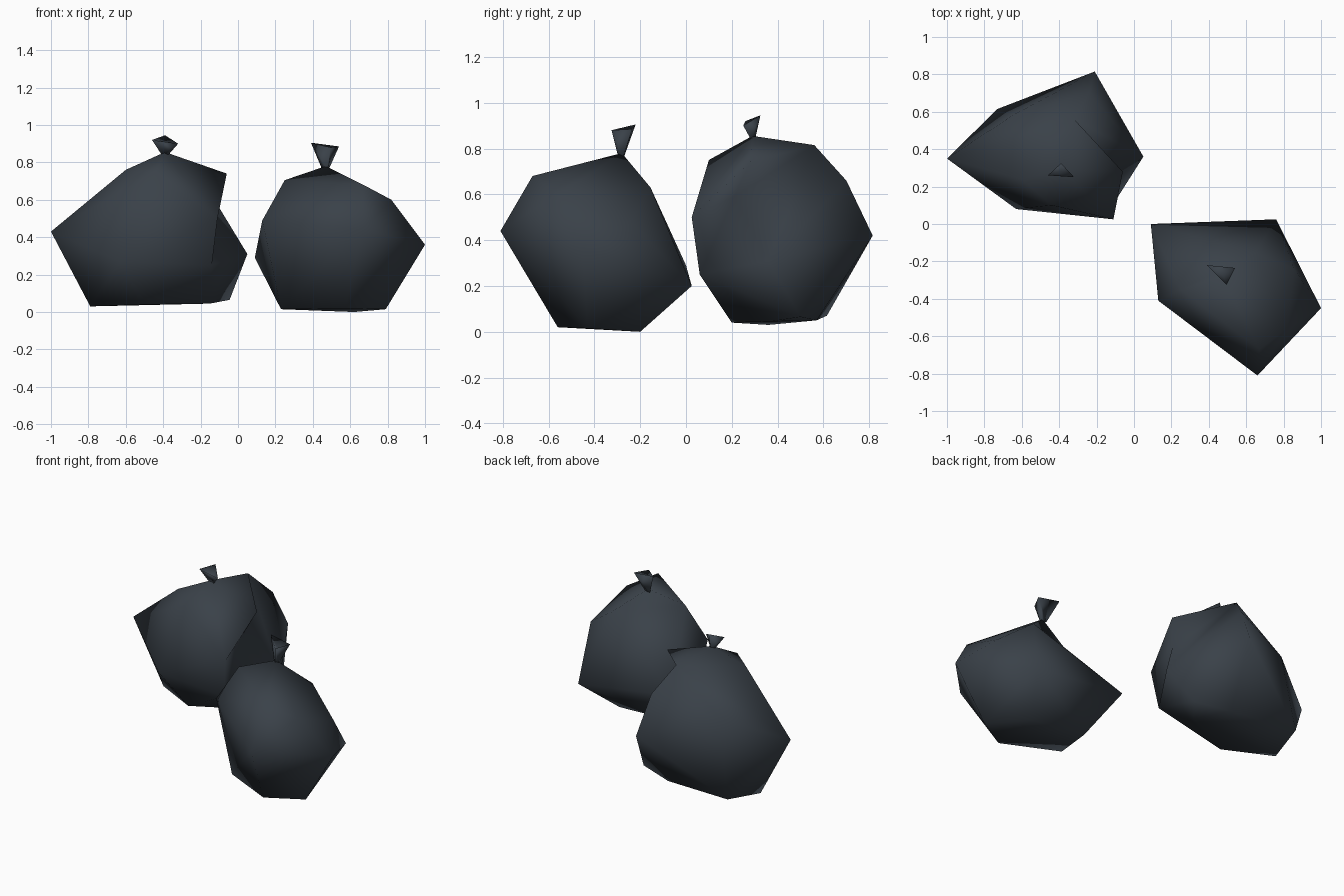
import bpy, bmesh
from mathutils import Vector

if "Cube" in bpy.data.objects:
    bpy.data.objects.remove(bpy.data.objects["Cube"])

plastic = bpy.data.materials.new("dark slate plastic")
plastic.diffuse_color = (0.042, 0.053, 0.066, 1)
plastic.use_nodes = True
plastic.node_tree.nodes["Principled BSDF"].inputs["Base Color"].default_value = plastic.diffuse_color


def finish(bm, name):
    bmesh.ops.recalc_face_normals(bm, faces=bm.faces[:])
    for f in bm.faces:
        f.smooth = True
    me = bpy.data.meshes.new(name)
    bm.to_mesh(me)
    bm.free()
    me.materials.append(plastic)
    ob = bpy.data.objects.new(name, me)
    bpy.context.collection.objects.link(ob)
    return ob


def hull(points):
    """Stretch a faceted skin over the bulges of a bag."""
    bm = bmesh.new()
    verts = [bm.verts.new(p) for p in points]
    bmesh.ops.convex_hull(bm, input=verts)
    bmesh.ops.delete(bm, geom=[v for v in bm.verts if not v.link_faces], context='VERTS')
    return bm


def near(bm, p):
    return min(bm.verts, key=lambda v: (v.co - Vector(p)).length)


def crease(bm, a, b):
    """Turn the ridge a-b into a hollow by flipping its edge."""
    edge = bm.edges.get((near(bm, a), near(bm, b)))
    if edge:
        bmesh.utils.edge_rotate(edge, True)


def pull(bm, corners, point):
    """Pull the middle of one facet in or out to a point."""
    face = bm.faces.get([near(bm, c) for c in corners])
    if face:
        bmesh.ops.poke(bm, faces=[face])["verts"][0].co = point


def knot(name, base, rim):
    """Pinched neck that flares into a three-cornered, sunken tuft."""
    bm = bmesh.new()
    base = Vector(base)
    top = [bm.verts.new(p) for p in rim]
    centre = sum((v.co for v in top), Vector()) / 3
    low = []
    for v in top:
        d = v.co - centre
        low.append(bm.verts.new(base + Vector((d.x * 0.25, d.y * 0.25, -0.015))))
    sunk = bm.verts.new(centre.lerp(base, 0.35))
    for i in range(3):
        j = (i + 1) % 3
        bm.faces.new((low[i], low[j], top[j], top[i]))
        bm.faces.new((top[i], top[j], sunk))
    finish(bm, name)


# back left bag: bulged skin with an overhanging fold on its right side
peak, ridge, side = (-.39, .29, .855), (-.32, .56, .815), (-.11, .025, .50)
east, low_side = (.05, .36, .31), (-.14, .06, .25)
bm = hull([
    peak, ridge, side, east, low_side,
    (-1, .35, .43), (-.60, .24, .76), (-.44, .10, .75), (-.63, .08, .27),
    (-.21, .815, .42), (-.73, .615, .07), (-.65, .58, .56), (-.24, .70, .66),
    (-.79, .36, .03), (-.50, .20, .04), (-.25, .15, .16),
    (-.045, .50, .065), (-.27, .57, .05), (-.15, .37, .045),
])
pull(bm, (ridge, east, side), (-.12, .21, .59))    # hollow under the fold
pull(bm, (peak, ridge, side), (-.06, .28, .74))    # tip of the fold
crease(bm, side, east)
crease(bm, side, ridge)
finish(bm, "back_bag")
knot("back_bag_knot", peak, [(-.46, .26, .92), (-.32, .25, .90), (-.39, .325, .945)])

# front right bag, with a hollow behind its neck
peak, corner = (.47, -.28, .78), (.09, 0, .29)
bm = hull([
    peak, corner, (.76, .025, .20), (1, -.45, .36),
    (.66, -.81, .44), (.13, -.41, .49), (.67, -.67, .68), (.25, -.35, .705),
    (.645, -.155, .63), (.82, -.56, .60), (.855, -.24, .48),
    (.79, -.43, .015), (.62, -.20, .0), (.23, -.39, .015), (.575, -.56, .02),
    (.24, -.17, .03),
])
crease(bm, peak, corner)
finish(bm, "front_bag")
knot("front_bag_knot", peak, [(.39, -.22, .905), (.54, -.235, .885), (.495, -.325, .88)])
